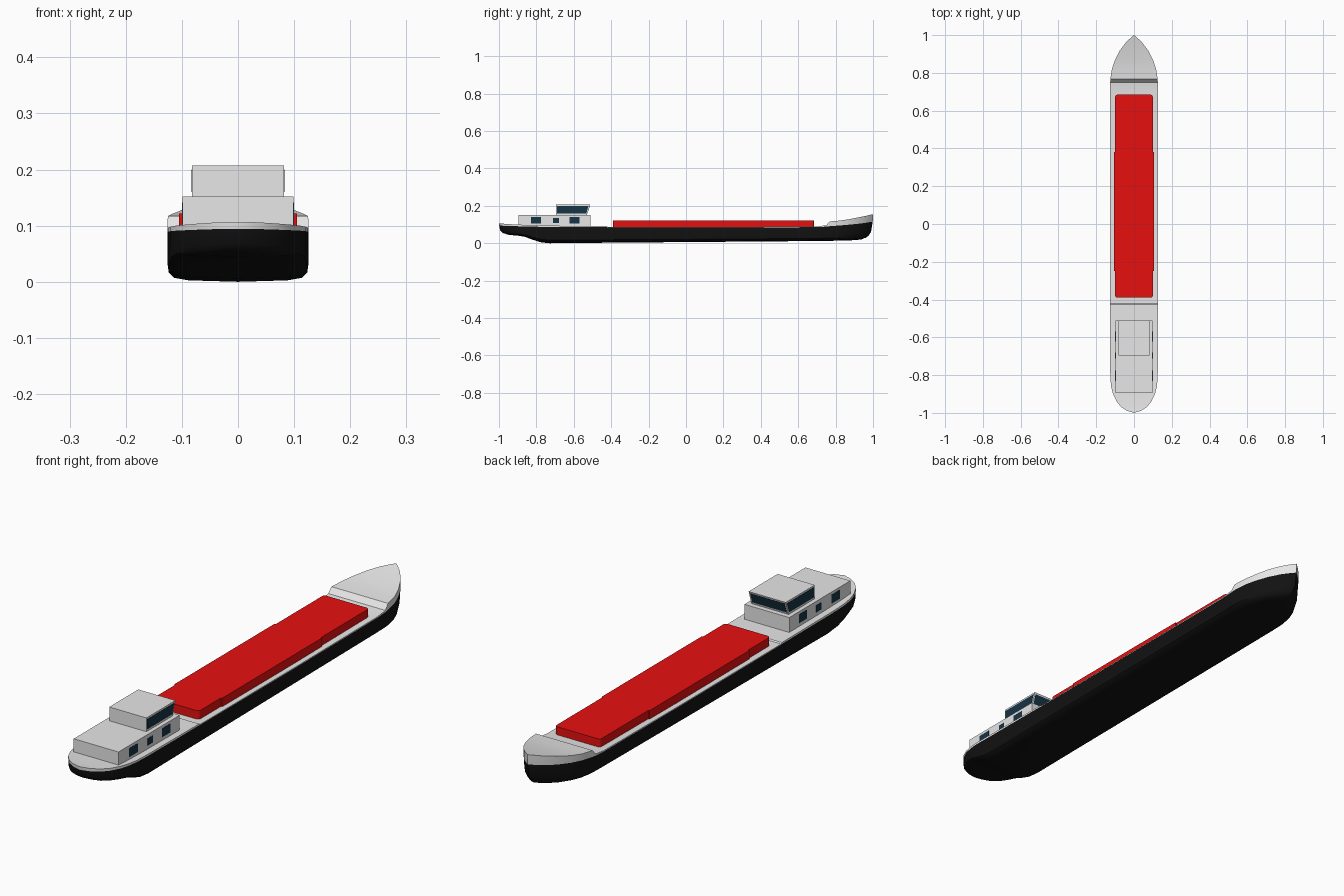
import bpy, bmesh
from math import radians

cube = bpy.data.objects.get("Cube")
if cube:
    bpy.data.objects.remove(cube)


def material(name, rgb):
    m = bpy.data.materials.new(name)
    m.use_nodes = True
    m.diffuse_color = (*rgb, 1)
    m.node_tree.nodes["Principled BSDF"].inputs["Base Color"].default_value = (*rgb, 1)
    return m


BLACK = material("black_hull_paint", (0.006, 0.006, 0.006))
GREY = material("light_grey_paint", (0.8, 0.8, 0.8))
RED = material("red_hatch_paint", (0.8, 0.005, 0.005))
GLASS = material("dark_blue_glass", (0.008, 0.035, 0.06))


def finish(name, bm, mats, smooth=False):
    bmesh.ops.remove_doubles(bm, verts=bm.verts, dist=0.0002)
    bmesh.ops.recalc_face_normals(bm, faces=bm.faces)
    mesh = bpy.data.meshes.new(name)
    bm.to_mesh(mesh)
    bm.free()
    ob = bpy.data.objects.new(name, mesh)
    bpy.context.collection.objects.link(ob)
    for m in mats:
        mesh.materials.append(m)
    if smooth:
        bpy.ops.object.select_all(action="DESELECT")
        ob.select_set(True)
        bpy.context.view_layer.objects.active = ob
        bpy.ops.object.shade_smooth_by_angle(angle=radians(35))
    return ob


def prism(name, outline, z0, z1, mat, bevel=0):
    """Extrude a plan outline upwards, optionally rounding its upright edges."""
    bm = bmesh.new()
    base = bm.faces.new([bm.verts.new((x, y, z0)) for x, y in outline])
    up = bmesh.ops.extrude_face_region(bm, geom=[base])["geom"]
    for v in up:
        if isinstance(v, bmesh.types.BMVert):
            v.co.z = z1
    if bevel:
        ends = (min(p[1] for p in outline), max(p[1] for p in outline))
        upright = [e for e in bm.edges if abs(e.verts[0].co.z - e.verts[1].co.z) > 0.01
                   and e.verts[0].co.y in [v.co.y for v in e.verts]
                   and min(abs(e.verts[0].co.y - y) for y in ends) < 0.001]
        bmesh.ops.bevel(bm, geom=upright, offset=bevel, segments=3, profile=0.5, affect="EDGES")
    return finish(name, bm, [mat])


def box(name, x0, x1, y0, y1, z0, z1, mat):
    return prism(name, [(x0, y0), (x1, y0), (x1, y1), (x0, y1)], z0, z1, mat)


# Hull stations: y, half width, keel height, paint line, deck edge
stations = [
    (-1.0, 0.0, 0.050, 0.094, 0.107), (-0.99, 0.035, 0.048, 0.094, 0.106),
    (-0.97, 0.067, 0.045, 0.093, 0.104), (-0.94, 0.092, 0.043, 0.092, 0.102),
    (-0.90, 0.111, 0.041, 0.091, 0.100), (-0.86, 0.121, 0.034, 0.090, 0.098),
    (-0.82, 0.125, 0.019, 0.089, 0.096), (-0.78, 0.126, 0.006, 0.088, 0.095),
    (-0.73, 0.126, 0.0, 0.087, 0.094), (-0.425, 0.126, 0.003, 0.086, 0.092),
    (-0.42, 0.126, 0.003, 0.085, 0.088), (0.2, 0.126, 0.008, 0.084, 0.087),
    (0.70, 0.126, 0.012, 0.086, 0.090), (0.75, 0.126, 0.013, 0.089, 0.096),
    (0.768, 0.125, 0.013, 0.091, 0.117), (0.82, 0.117, 0.014, 0.095, 0.121),
    (0.87, 0.100, 0.015, 0.099, 0.128), (0.92, 0.074, 0.016, 0.104, 0.138),
    (0.96, 0.044, 0.018, 0.109, 0.146), (0.985, 0.018, 0.020, 0.113, 0.152),
    (1.0, 0.0, 0.022, 0.115, 0.155),
]


def section(y, w, keel, paint, deck):
    """One closed hull section, with the stem and stern raked below the paint line."""
    span = paint - keel
    rows = [(0, keel, 1), (0.7, keel + 0.03 * span, 1), (0.9, keel + 0.08 * span, 0.7),
            (0.98, keel + 0.19 * span, 0.45), (1, keel + 0.4 * span, 0.2),
            (1, paint, 0.03), (1, deck, 0), (0, deck, 0)]
    bow = max(0, (y - 0.8) / 0.2) * 0.055
    stern = max(0, (-0.9 - y) / 0.1) * 0.035
    half = [(f * w, y - (bow - stern) * r, z) for f, z, r in rows]
    return half + [(-x, yy, z) for x, yy, z in half[-2:0:-1]]


bm = bmesh.new()
rings = [[bm.verts.new(p) for p in section(*s)] for s in stations]
n = len(rings[0])
for a, b in zip(rings, rings[1:]):
    for i in range(n):
        j = (i + 1) % n
        f = bm.faces.new((a[i], a[j], b[j], b[i]))
        f.material_index = 1 if 5 <= i <= 8 else 0
bmesh.ops.dissolve_degenerate(bm, dist=0.0001, edges=bm.edges)
finish("hull", bm, [BLACK, GREY], smooth=True)

# Cargo hatch cover, slightly wider amidships
side = [(0.1, -0.39), (0.1, -0.25), (0.105, -0.25), (0.105, 0.38), (0.1, 0.38), (0.1, 0.685)]
prism("hatch_cover", side + [(-x, y) for x, y in reversed(side)], 0.08, 0.122, RED, bevel=0.012)

# Deckhouse and wheelhouse
box("deckhouse", -0.099, 0.099, -0.895, -0.51, 0.085, 0.152, GREY)
wheel = box("wheelhouse", -0.082, 0.082, -0.695, -0.53, 0.152, 0.207, GREY)


def lean(ob):
    """Tilt the forward wall outwards towards the roof."""
    for v in ob.data.vertices:
        if v.co.y > -0.6:
            v.co.y += 0.018 * (v.co.z - 0.152) / 0.055


lean(wheel)

# Window plates on both sides and across the forward wall
for s, label in ((1, "left"), (-1, "right")):
    for k, (y0, y1, z0, z1) in enumerate([(-0.83, -0.775, 0.106, 0.141),
                                          (-0.712, -0.68, 0.108, 0.136),
                                          (-0.622, -0.57, 0.106, 0.141)]):
        box(f"cabin_window_{label}_{k + 1}", s * 0.098, s * 0.1, y0, y1, z0, z1, GLASS)
    lean(box(f"wheelhouse_side_window_{label}", s * 0.081, s * 0.083, -0.69, -0.536, 0.16, 0.2, GLASS))
lean(box("wheelhouse_forward_window", -0.076, 0.076, -0.532, -0.529, 0.16, 0.2, GLASS))
